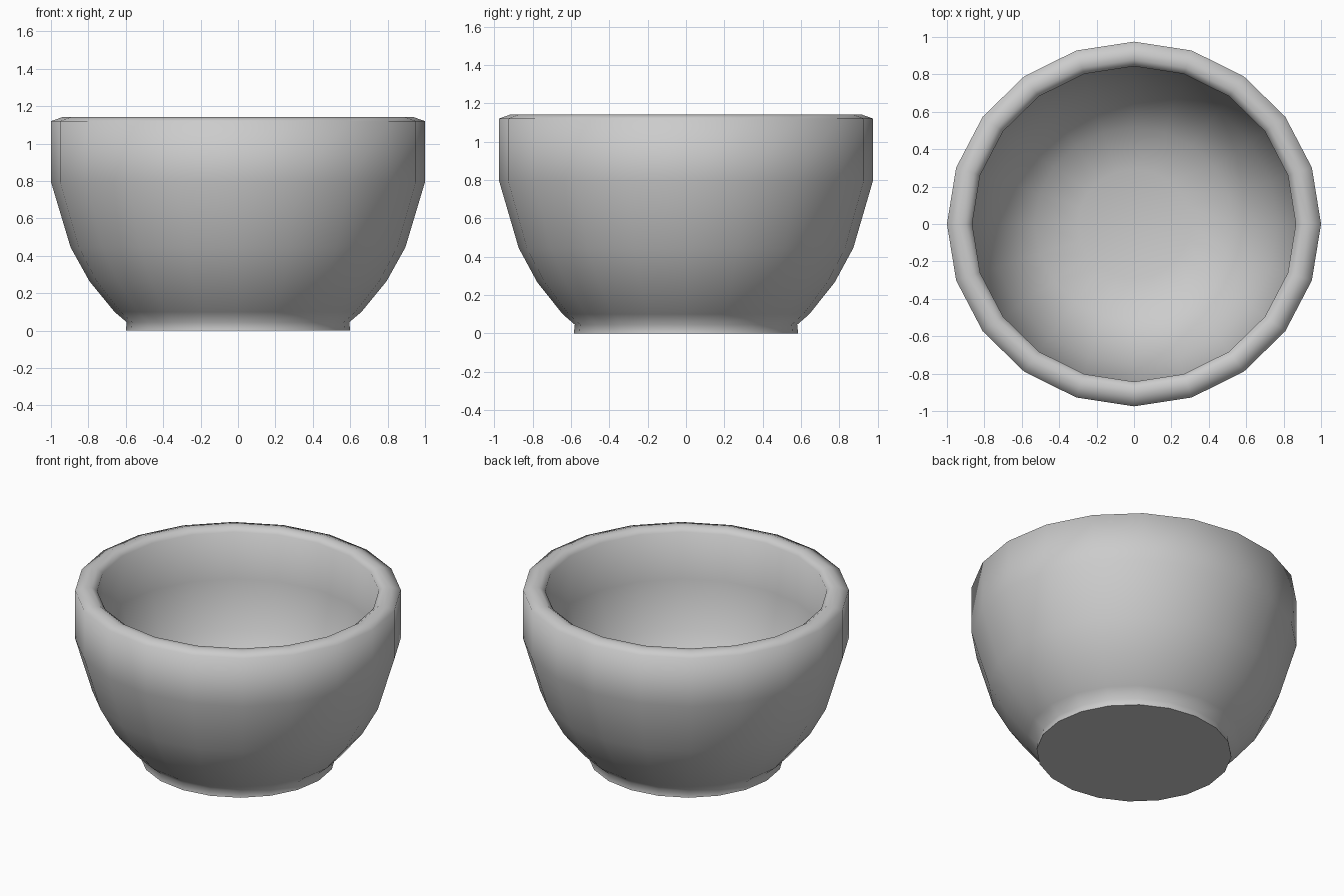
import bpy, bmesh, math

if "Cube" in bpy.data.objects:
    bpy.data.objects.remove(bpy.data.objects["Cube"])

SIDES = 20
Y_SCALE = 0.975  # the bowl is slightly narrower front to back

# Half profile (radius, height): foot, outer wall, rim, inner wall
profile = [
    (0.60, 0.0), (0.595, 0.045), (0.66, 0.10), (0.795, 0.265), (0.895, 0.445),
    (1.0, 0.795), (1.0, 1.12), (0.937, 1.142), (0.90, 1.14), (0.865, 1.115),
    (0.865, 0.80), (0.77, 0.50), (0.67, 0.34), (0.53, 0.20), (0.30, 0.13),
]


def ring(bm, r, z):
    step = 2 * math.pi / SIDES
    return [bm.verts.new((r * math.cos(i * step), r * Y_SCALE * math.sin(i * step), z))
            for i in range(SIDES)]


# Bowl: rings joined along the profile, closed below and at the inner floor
bm = bmesh.new()
rings = [ring(bm, r, z) for r, z in profile]
for a, b in zip(rings, rings[1:]):
    for i in range(SIDES):
        j = (i + 1) % SIDES
        bm.faces.new((a[i], a[j], b[j], b[i]))
bm.faces.new(rings[0][::-1])
bm.faces.new(rings[-1])
bmesh.ops.recalc_face_normals(bm, faces=bm.faces[:])

mesh = bpy.data.meshes.new("bowl")
bm.to_mesh(mesh)
bm.free()
bowl = bpy.data.objects.new("bowl", mesh)
bpy.context.collection.objects.link(bowl)

# Smooth walls, with the foot edge kept sharp
bpy.context.view_layer.objects.active = bowl
bowl.select_set(True)
bpy.ops.object.shade_smooth_by_angle(angle=math.radians(75))
